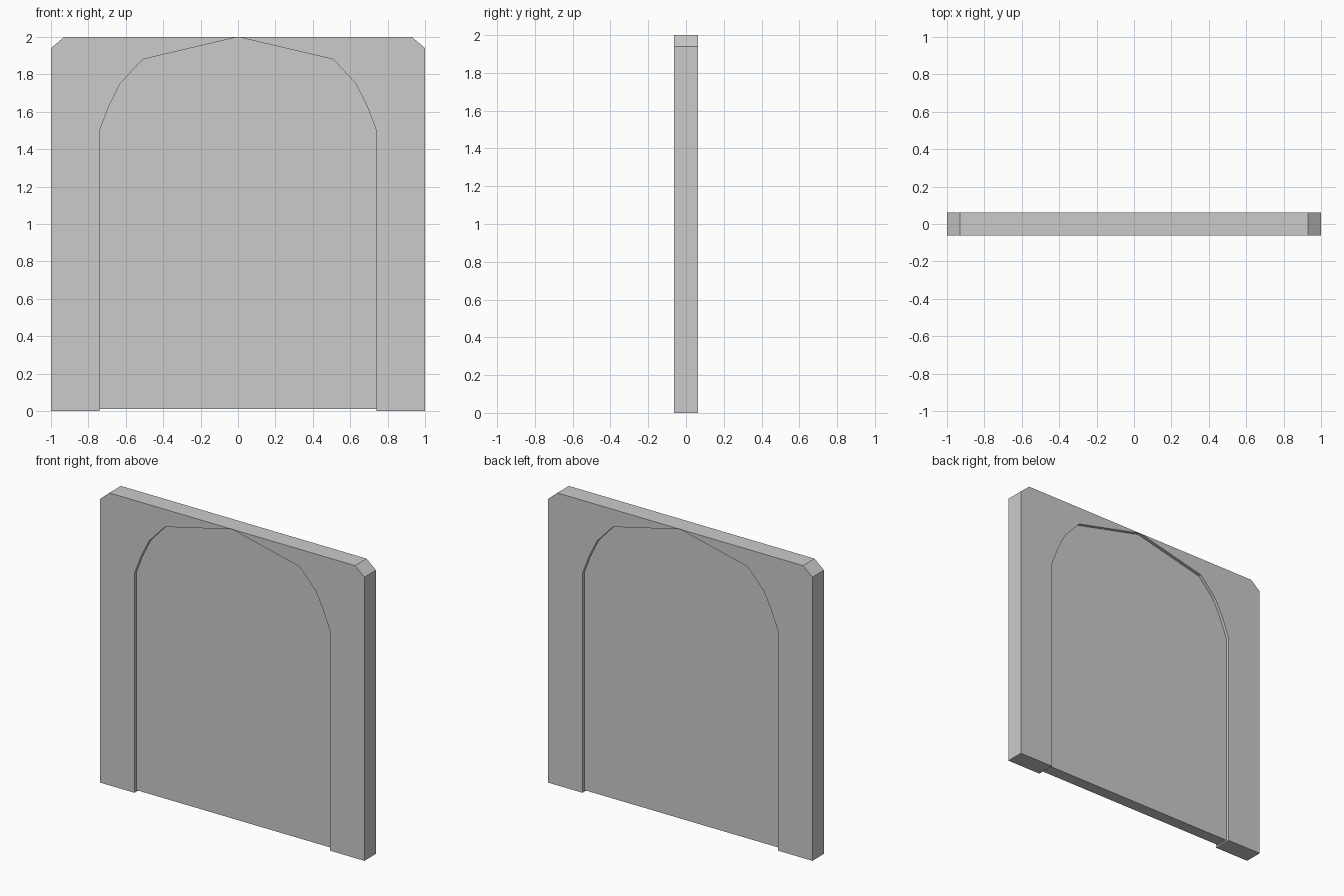
import bpy, bmesh

if "Cube" in bpy.data.objects:
    bpy.data.objects.remove(bpy.data.objects["Cube"])

HALF_T = 0.0625      # half thickness of the frame
PANEL_T = 0.041      # half thickness of the recessed panel

# right half of the arch, from the spring line to the peak
ARCH = [(0.74, 1.5), (0.69, 1.63), (0.63, 1.75), (0.51, 1.88), (0.0, 2.0)]


def extrude_profile(name, pts, half):
    """Extrude an x/z outline symmetrically along y."""
    bm = bmesh.new()
    face = bm.faces.new([bm.verts.new((x, -half, z)) for x, z in pts])
    geo = bmesh.ops.extrude_face_region(bm, geom=[face])["geom"]
    verts = [v for v in geo if isinstance(v, bmesh.types.BMVert)]
    bmesh.ops.translate(bm, verts=verts, vec=(0, 2 * half, 0))
    bmesh.ops.recalc_face_normals(bm, faces=bm.faces)
    mesh = bpy.data.meshes.new(name)
    bm.to_mesh(mesh)
    bm.free()
    obj = bpy.data.objects.new(name, mesh)
    bpy.context.collection.objects.link(obj)
    return obj


# wall frame around the arch: half outline with chamfered top corner, mirrored
frame = extrude_profile(
    "arch_frame",
    [(0.74, 0), (1, 0), (1, 1.94), (0.93, 2)] + ARCH[::-1],
    HALF_T)
frame.modifiers.new("mirror", "MIRROR")

# thinner panel filling the arch, recessed on both faces and raised at the foot
left = [(-x, z) for x, z in ARCH[-2::-1]]
extrude_profile(
    "door_panel",
    [(-0.74, 0.01), (0.74, 0.01)] + ARCH + left,
    PANEL_T)
